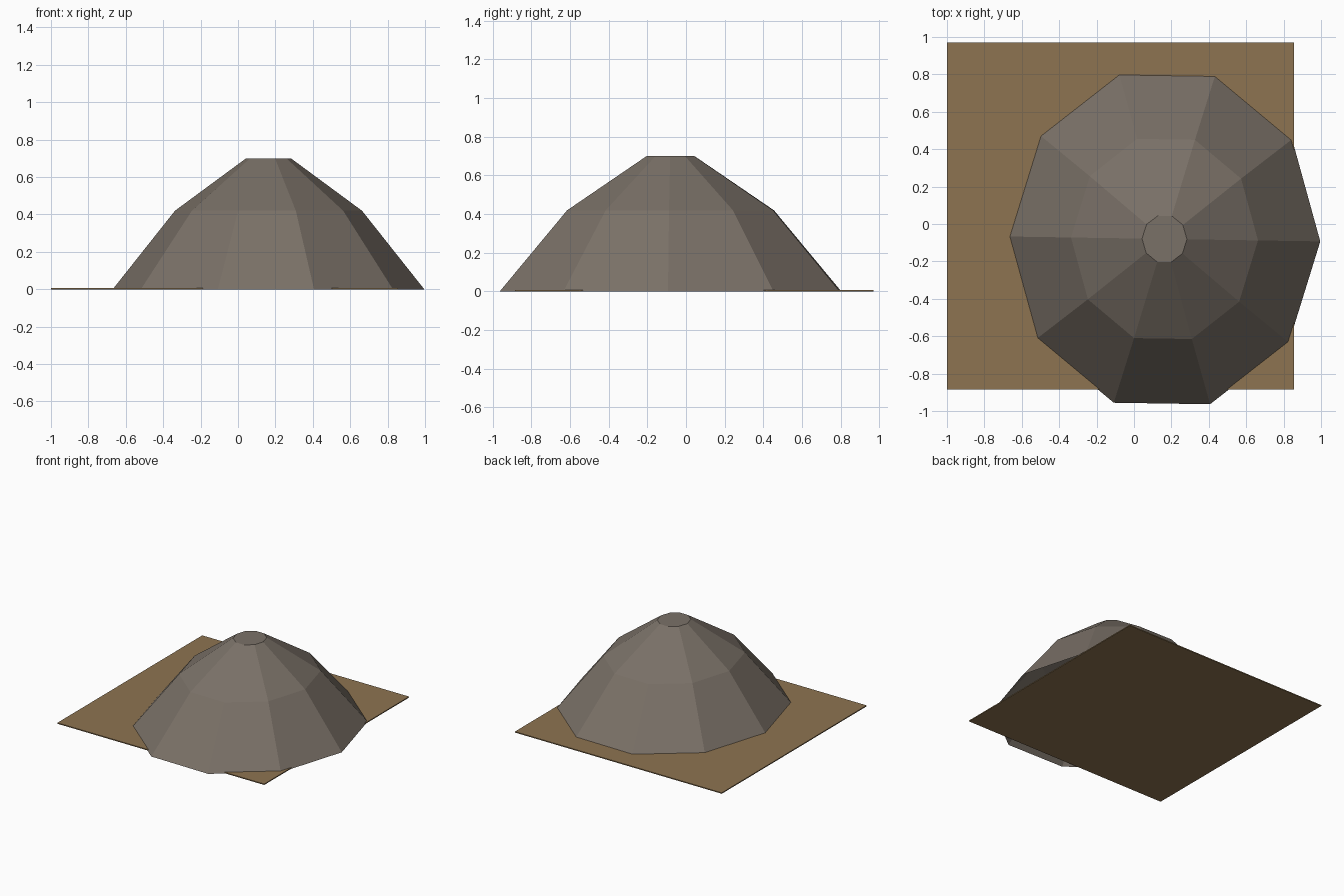
import bpy
import bmesh
from math import cos, sin, tau, radians

cube = bpy.data.objects.get("Cube")
if cube:
    bpy.data.objects.remove(cube, do_unlink=True)


def make_material(name, rgb):
    mat = bpy.data.materials.new(name)
    mat.use_nodes = True
    mat.diffuse_color = (*rgb, 1)
    mat.node_tree.nodes["Principled BSDF"].inputs["Base Color"].default_value = (*rgb, 1)
    return mat


def finish(bm, name, mat):
    mesh = bpy.data.meshes.new(name)
    bm.to_mesh(mesh)
    bm.free()
    mesh.materials.append(mat)
    obj = bpy.data.objects.new(name, mesh)
    bpy.context.collection.objects.link(obj)
    return obj


rock = make_material("warm grey rock", (0.195, 0.165, 0.137))
earth = make_material("brown earth", (0.27, 0.175, 0.082))

# Ground sheet: thin square slab
bm = bmesh.new()
bmesh.ops.create_cube(bm, size=1)
bmesh.ops.scale(bm, vec=(1.855, 1.855, 0.008), verts=bm.verts)
bmesh.ops.translate(bm, vec=(-0.0725, 0.0425, 0.004), verts=bm.verts)
finish(bm, "ground_sheet", earth)

# Mound: ten-sided oval shell, flat on top and open underneath
SIDES = 10
PROFILE = [(0.833, 0.925, 0), (0.5, 0.56, 0.42), (0.12, 0.13, 0.7)]
bm = bmesh.new()
rings = []
for rx, ry, z in PROFILE:
    rings.append([bm.verts.new((rx * cos(tau * i / SIDES), ry * sin(tau * i / SIDES), z))
                  for i in range(SIDES)])
for low, high in zip(rings, rings[1:]):
    for i in range(SIDES):
        j = (i + 1) % SIDES
        bm.faces.new((low[i], low[j], high[j], high[i]))
bm.faces.new(rings[-1])
mound = finish(bm, "mound", rock)
mound.location = (0.163, -0.08, 0)
mound.rotation_euler.z = radians(-0.9)
